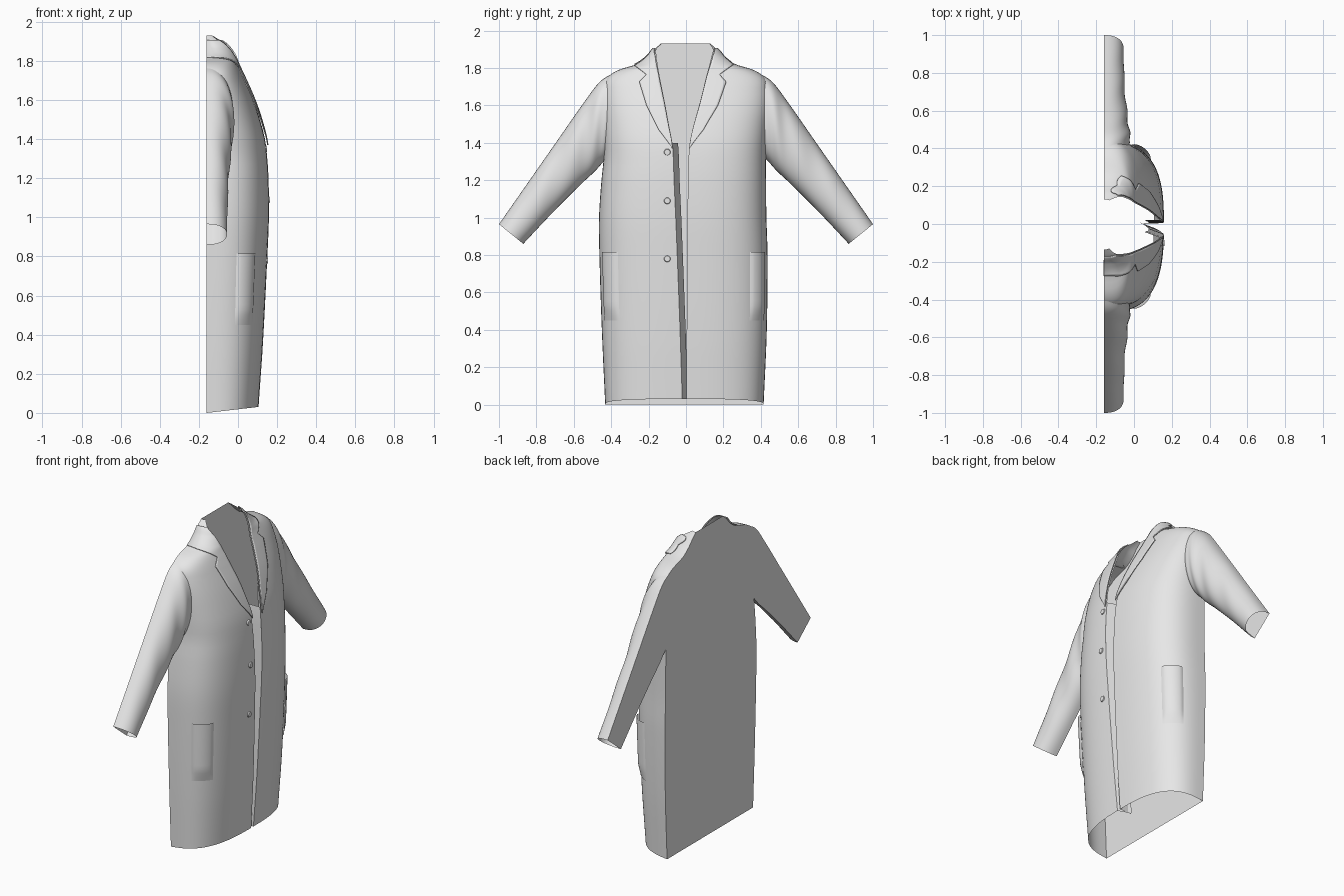
import bpy, bmesh, math
from mathutils import Matrix

if "Cube" in bpy.data.objects:
    bpy.data.objects.remove(bpy.data.objects["Cube"])

BACK = -0.16
fabric = bpy.data.materials.new("pale grey fabric")
fabric.diffuse_color = (0.8, 0.8, 0.8, 1)
fabric.use_nodes = True
fabric.node_tree.nodes["Principled BSDF"].inputs["Base Color"].default_value = fabric.diffuse_color

# z, half width left, half width right, depth, opening edge left, opening edge right
BODY = [
    (0.00, .432, .415, .265, .020, .002), (0.40, .450, .432, .290, .032, .004),
    (0.80, .463, .436, .310, .047, .006), (1.00, .465, .430, .318, .055, .008),
    (1.20, .452, .428, .316, .064, .011), (1.32, .440, .428, .308, .068, .014),
    (1.40, .442, .432, .298, .073, .020), (1.50, .445, .440, .272, .092, .042),
    (1.60, .448, .448, .238, .110, .070), (1.70, .442, .442, .195, .130, .095),
    (1.75, .420, .420, .172, .140, .107), (1.79, .360, .360, .155, .147, .118),
    (1.82, .265, .265, .148, .152, .126), (1.86, .205, .205, .135, .157, .136),
    (1.90, .170, .165, .115, .158, .144), (1.93, .135, .130, .060, .130, .125)]


def sample(table, k):
    """Smooth interpolation of a table by its first column."""
    k = min(max(k, table[0][0]), table[-1][0])
    i = 0
    while i < len(table) - 2 and k > table[i + 1][0]:
        i += 1
    a, b = table[i], table[i + 1]
    p, n = table[max(i - 1, 0)], table[min(i + 2, len(table) - 1)]
    h = b[0] - a[0]
    u = (k - a[0]) / h
    out = []
    for j in range(1, len(a)):
        ma = (b[j] - p[j]) / (b[0] - p[0]) * h
        mb = (n[j] - a[j]) / (n[0] - a[0]) * h
        out.append((2*u**3 - 3*u*u + 1) * a[j] + (u**3 - 2*u*u + u) * ma
                   + (3*u*u - 2*u**3) * b[j] + (u**3 - u*u) * mb)
    return out


def body(z, side):
    wl, wr, d, el, er = sample(BODY, z)
    return (wr, d, er) if side > 0 else (wl, d, el)


def hem(x, z):
    """Lift the front hem slightly."""
    return z + max(0, 1 - z / 0.3) * 0.03 * (x - BACK) / 0.26


def surf(t, z, side, off=0.0):
    """Point on the coat front: t=0 at the side seam, 1 at the centre."""
    w, d, _ = body(z, side)
    a = min(max(t, 0.0), 1.0) * math.pi / 2
    y = (w + off) * max(math.cos(a), 0.0) ** (2 / 2.8)
    x = BACK + (d + off) * max(math.sin(a), 0.0) ** (2 / 3)
    return (x, side * y, hem(x, z))


def t_at(y, z, side):
    w = body(z, side)[0]
    return math.acos(min(1.0, max(0.0, y / w)) ** 1.4) * 2 / math.pi


def finish(name, bm, thick=0.0):
    bmesh.ops.recalc_face_normals(bm, faces=bm.faces)
    me = bpy.data.meshes.new(name)
    bm.to_mesh(me)
    bm.free()
    ob = bpy.data.objects.new(name, me)
    bpy.context.collection.objects.link(ob)
    me.materials.append(fabric)
    bpy.ops.object.select_all(action='DESELECT')
    ob.select_set(True)
    bpy.context.view_layer.objects.active = ob
    bpy.ops.object.shade_smooth_by_angle(angle=math.radians(40))
    if thick:
        m = ob.modifiers.new("thickness", 'SOLIDIFY')
        m.thickness = thick
        m.offset = 0
    return ob


def grid(name, rows, closed=False, thick=0.0):
    bm = bmesh.new()
    vs = [[bm.verts.new(p) for p in r] for r in rows]
    n = len(rows[0])
    for r, s in zip(vs, vs[1:]):
        for j in range(n if closed else n - 1):
            k = (j + 1) % n
            bm.faces.new((r[j], r[k], s[k], s[j]))
    return finish(name, bm, thick)


def steps(a, b, n):
    return [a + (b - a) * i / n for i in range(n + 1)]


# Coat body: left front, flat back and right front in one sheet
rows = []
for z in steps(0, 1.7, 40) + steps(1.7, 1.93, 24)[1:]:
    tl, tr = (t_at(body(z, s)[2], z, s) for s in (-1, 1))
    left = [surf(t, z, -1) for t in steps(tl, 0, 24)]
    right = [surf(t, z, 1) for t in steps(0, tr, 24)]
    y0, y1 = left[-1][1], right[0][1]
    rows.append(left + [(BACK, y, z) for y in steps(y0, y1, 8)[1:-1]] + right)
grid("coat_body", rows)

# Sleeves: D-shaped rings from the armhole to the open cuff
# step, outer y, outer z, inner y, inner z, depth
SLEEVE = [(0, .385, 1.775, .415, 1.32, .130), (1, .462, 1.725, .440, 1.30, .140),
          (2, .550, 1.610, .490, 1.245, .132), (3, .700, 1.395, .565, 1.175, .118),
          (4, .850, 1.180, .710, 1.030, .108), (5, 1.00, 0.965, .870, 0.860, .104)]
for side, label in ((-1, "left"), (1, "right")):
    rows = []
    for k in steps(0, 5, 40):
        ay, az, by, bz, d = sample(SLEEVE, k)
        ring = []
        for a in steps(0, math.pi, 24):
            c = math.cos(a)
            fold = 1 + 0.035 * math.sin(k * 5 + c * 3) * math.sin(math.pi * k / 5)
            s = max(math.sin(a), 0.0) ** 0.8
            ring.append((BACK + d * s * fold, side * ((ay + by) / 2 + c * (ay - by) / 2),
                         (az + bz) / 2 + c * (az - bz) / 2))
        rows.append(ring)
    grid(label + "_sleeve", rows, closed=True)

# Collar and lapels: raised strip whose outer edge forms the notch
LAPEL = [(1.37, 0.0), (1.47, .055), (1.60, .095), (1.725, .107), (1.765, .062),
         (1.82, .118), (1.86, .058), (1.905, .012)]
for side, label in ((-1, "left"), (1, "right")):
    rows = []
    for z in steps(1.37, 1.905, 107):
        i = max([j for j in range(len(LAPEL) - 1) if LAPEL[j][0] <= z] or [0])
        a, b = LAPEL[i], LAPEL[i + 1]
        wide = a[1] + (b[1] - a[1]) * (z - a[0]) / (b[0] - a[0])
        w, d, edge = body(z, side)
        rows.append([surf(t_at(y, z, side), z, side, 0.01)
                     for y in steps(edge, min(edge + wide + 0.002, w), 8)])
    grid(label + "_lapel", rows, thick=0.006)

# Front facings folded inward along the opening
for side, label, shift in ((-1, "left", 0.03), (1, "right", 0.0)):
    rows = []
    for z in steps(0, 1.4, 28):
        x, y, zz = surf(t_at(body(z, side)[2], z, side), z, side)
        rows.append([(x - 0.08 * u, y + shift * u, zz) for u in (0, .5, 1)])
    grid(label + "_facing", rows)

# Patch pockets bulging at the sides
for side, label in ((-1, "left"), (1, "right")):
    rows = []
    for v in steps(0, 1, 14):
        z = 0.45 + 0.365 * v
        rows.append([surf(0.22 + 0.28 * u, z, side, 0.003 + 0.013 * min(1, v * 5)
                          * max(math.sin(math.pi * u), 0.0) ** 0.5)
                     for u in steps(0, 1, 12)])
    grid(label + "_pocket", rows)

# Buttons down the left front
for i, z in enumerate((1.35, 1.09, 0.78)):
    bm = bmesh.new()
    x, y, zz = surf(t_at(0.10, z, -1), z, -1)
    bmesh.ops.create_cone(bm, cap_ends=True, segments=20, radius1=0.018, radius2=0.015,
                          depth=0.008, matrix=Matrix.Translation((x + 0.002, y, zz))
                          @ Matrix.Rotation(math.pi / 2, 4, 'Y'))
    finish("button_%d" % (i + 1), bm)
